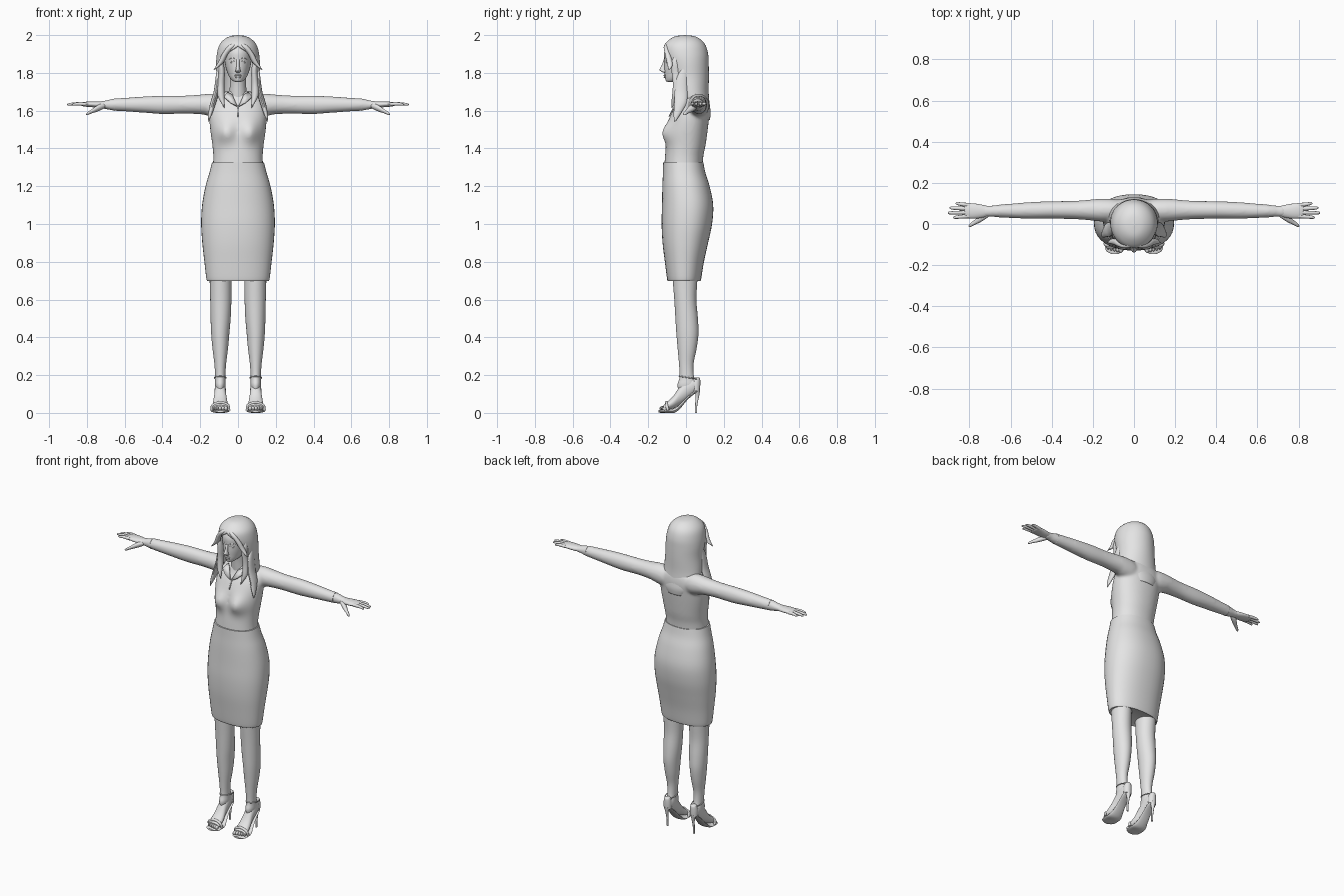
import bpy, bmesh, math
from mathutils import Vector

grey = bpy.data.materials.new("plain grey")
grey.diffuse_color = (0.78, 0.78, 0.78, 1)


def blend(rows, sub):
    """Catmull-Rom interpolation through rows of numbers."""
    out = []
    for i in range(len(rows) - 1):
        p0, p1, p2, p3 = rows[max(i - 1, 0)], rows[i], rows[i + 1], rows[min(i + 2, len(rows) - 1)]
        for k in range(sub):
            t = k / sub
            out.append([0.5 * (2 * b + (c - a) * t + (2 * a - 5 * b + 4 * c - d) * t * t
                               + (3 * b - a - 3 * c + d) * t ** 3)
                        for a, b, c, d in zip(p0, p1, p2, p3)])
    return out + [list(rows[-1])]


def finish(name, bm, mirror=False):
    bmesh.ops.recalc_face_normals(bm, faces=bm.faces)
    me = bpy.data.meshes.new(name)
    bm.to_mesh(me)
    bm.free()
    return place(name, me, mirror)


def place(name, data, mirror):
    ob = bpy.data.objects.new(name, data)
    bpy.context.collection.objects.link(ob)
    data.materials.append(grey)
    if mirror:
        ob.modifiers.new("mirror", 'MIRROR').use_mirror_merge = False
    return ob


def loft(name, axis, rows, mirror=False, n=28, sub=4, power=1.0):
    """Rows are (position on axis, centre 1, centre 2, radius 1, radius 2)."""
    bm = bmesh.new()
    rings = []
    for t, c1, c2, r1, r2 in blend(rows, sub):
        ring = []
        for k in range(n):
            a = 2 * math.pi * k / n
            ca, sa = math.cos(a), math.sin(a)
            u = c1 + r1 * math.copysign(abs(ca) ** power, ca)
            v = c2 + r2 * math.copysign(abs(sa) ** power, sa)
            ring.append(bm.verts.new({'x': (t, u, v), 'y': (u, t, v), 'z': (u, v, t)}[axis]))
        rings.append(ring)
    for a, b in zip(rings, rings[1:]):
        for k in range(n):
            bm.faces.new((a[k], a[(k + 1) % n], b[(k + 1) % n], b[k]))
    bm.faces.new(rings[0])
    bm.faces.new(rings[-1])
    return finish(name, bm, mirror)


def body(z, hw, yf, yb, x=0):
    return (z, x, (yf + yb) / 2, hw, (yb - yf) / 2)


def ball(name, loc, size, mirror=False):
    bm = bmesh.new()
    bmesh.ops.create_uvsphere(bm, u_segments=24, v_segments=14, radius=1)
    for v in bm.verts:
        v.co = Vector(a * b + c for a, b, c in zip(v.co, size, loc))
    return finish(name, bm, mirror)


def cord(name, pts, r, mirror=False, cyclic=False):
    cu = bpy.data.curves.new(name, 'CURVE')
    cu.dimensions, cu.bevel_depth, cu.bevel_resolution, cu.use_fill_caps = '3D', r, 2, True
    sp = cu.splines.new('POLY')
    pts = blend(pts, 5)
    sp.points.add(len(pts) - 1)
    for p, q in zip(sp.points, pts):
        p.co = (*q, 1)
    sp.use_cyclic_u = cyclic
    return place(name, cu, mirror)


def plate(name, pts, thick=0.006, mirror=False):
    bm = bmesh.new()
    bm.faces.new([bm.verts.new(p) for p in pts])
    ob = finish(name, bm, mirror)
    ob.modifiers.new("thickness", 'SOLIDIFY').thickness = thick
    return ob


# Skirt with hem and waistband edge
loft("skirt", 'z', [body(*r) for r in (
    (0.70, .160, -.095, .075), (0.708, .167, -.10, .08), (0.8, .178, -.112, .095), (0.9, .189, -.124, .117),
    (1.0, .195, -.129, .138), (1.1, .19, -.127, .144), (1.2, .172, -.125, .125), (1.27, .152, -.122, .103),
    (1.325, .138, -.121, .092))], n=40, power=0.9)

# Blouse: torso with a soft bust, fused with both sleeves into one smooth surface
blouse = loft("blouse", 'z', [body(*r) for r in (
    (1.30, .133, -.115, .087), (1.36, .131, -.111, .092), (1.42, .136, -.105, .104), (1.5, .147, -.097, .115),
    (1.56, .152, -.086, .122), (1.61, .15, -.066, .127), (1.65, .138, -.042, .124), (1.68, .105, -.03, .115),
    (1.705, .06, -.02, .095))], n=64, sub=8, power=0.92)
for v in blouse.data.vertices:
    if v.co.y < 0:
        d = ((abs(v.co.x) - .066) / .048) ** 2 + ((v.co.z - 1.485) / .055) ** 2
        v.co.y -= .036 * math.exp(-d)
sleeve = loft("sleeve", 'x', [
    (.05, .068, 1.62, .045, .055), (.10, .067, 1.625, .055, .064), (.15, .067, 1.63, .056, .060),
    (.19, .068, 1.633, .053, .053), (.28, .068, 1.632, .045, .048), (.40, .068, 1.631, .043, .049),
    (.5, .066, 1.632, .041, .043), (.6, .064, 1.632, .035, .036), (.66, .063, 1.632, .031, .032),
    (.70, .062, 1.631, .027, .023), (.735, .062, 1.632, .029, .019)])
bm = bmesh.new()
bm.from_mesh(blouse.data)
for side in (1, -1):
    old = set(bm.verts)
    bm.from_mesh(sleeve.data)
    for v in set(bm.verts) - old:
        v.co.x *= side
bmesh.ops.recalc_face_normals(bm, faces=bm.faces)
bm.to_mesh(blouse.data)
bm.free()
bpy.data.objects.remove(sleeve)
remesh = blouse.modifiers.new("fuse", 'REMESH')
remesh.mode, remesh.voxel_size, remesh.use_smooth_shade = 'VOXEL', 0.008, True
soft = blouse.modifiers.new("soften", 'SMOOTH')
soft.factor, soft.iterations = 0.5, 8
cord("cuff", [(.655, .063 + .0305 * math.cos(a * math.pi / 4), 1.632 + .0315 * math.sin(a * math.pi / 4))
              for a in range(8)], .0015, True, True)
plate("front_placket", [(-.002, -.092, 1.57), (.002, -.092, 1.57), (.002, -.062, 1.63), (-.002, -.062, 1.63)])
plate("collar", [(.004, -.076, 1.625), (.04, -.073, 1.645), (.074, -.055, 1.675), (.055, -.02, 1.70),
                 (.03, -.045, 1.685)], .008, True)

# Palms, fingers and thumbs
loft("palm", 'x', [(.70, .062, 1.632, .022, .017), (.74, .062, 1.632, .032, .017), (.78, .063, 1.634, .037, .015),
                   (.815, .065, 1.634, .036, .012), (.825, .065, 1.634, .03, .008)], True, 20)
for i, (y0, y1, tip) in enumerate(((.038, .032, .88), (.056, .054, .905), (.074, .078, .897), (.092, .1, .868))):
    m = (.81 + tip) / 2
    loft(f"finger_{i + 1}", 'x', [(.80, y0, 1.634, .01, .010), (m, (y0 + y1) / 2, 1.636, .009, .009),
                                  (tip - .008, y1, 1.633, .007, .006), (tip, y1, 1.632, .002, .002)], True, 10, 3)
loft("thumb", 'x', [(.70, .05, 1.628, .010, .010), (.725, .04, 1.62, .018, .017), (.75, .025, 1.609, .018, .016),
                    (.775, .008, 1.596, .012, .011), (.797, -.006, 1.584, .009, .008),
                    (.804, -.01, 1.58, .002, .002)], True, 14)

# Neck and head
loft("neck", 'z', [body(1.64, .06, -.03, .09), body(1.69, .047, -.035, .07), body(1.74, .043, -.04, .06),
                   body(1.80, .043, -.05, .06)])
loft("head", 'z', [body(*r) for r in (
    (1.752, .012, -.095, -.05), (1.757, .027, -.106, -.03), (1.775, .044, -.111, .02), (1.80, .056, -.113, .055),
    (1.83, .065, -.115, .075), (1.87, .072, -.115, .085), (1.91, .073, -.115, .085), (1.95, .065, -.095, .07),
    (1.98, .035, -.055, .04))], n=32)

# Facial features
loft("nose", 'z', [(1.80, 0, -.112, .008, .004), (1.808, 0, -.118, .015, .014), (1.818, 0, -.122, .012, .018),
                   (1.84, 0, -.117, .008, .012), (1.872, 0, -.112, .008, .005)], n=16)
ball("upper_lip", (0, -.112, 1.787), (.02, .007, .005))
ball("lower_lip", (0, -.111, 1.778), (.016, .007, .006))
ball("eye", (.028, -.099, 1.857), (.013, .007, .006), True)
cord("eyelid", [(.013, -.111, 1.856), (.028, -.107, 1.864), (.043, -.095, 1.857)], .0015, True)
cord("eyebrow", [(.012, -.113, 1.872), (.03, -.106, 1.88), (.048, -.091, 1.873)], .0018, True)

# Hair shell: rings left open over the face, parted at the forehead
bm = bmesh.new()
rows = [(2.0, .0, -.005, -.005, 0), (1.994, .042, -.055, .045, 0), (1.975, .076, -.09, .08, 0),
        (1.945, .1, -.116, .104, 0), (1.90, .112, -.12, .117, .58), (1.85, .116, -.108, .12, .82),
        (1.78, .115, -.09, .121, .98), (1.70, .121, -.07, .12, 1.1), (1.64, .12, -.03, .124, 1.25),
        (1.59, .1, .02, .131, 1.3), (1.55, .07, .05, .126, 1.4)]
grid = []
for z, hw, yf, yb, op in blend(rows, 4):
    op = max(op, 0)
    angles = [op + (2 * math.pi - 2 * op) * k / 44 for k in range(45)]
    grid.append([bm.verts.new((hw * math.sin(a), (yf + yb) / 2 - (yb - yf) / 2 * math.cos(a), z)) for a in angles])
for a, b in zip(grid, grid[1:]):
    for k in range(44):
        bm.faces.new((a[k], a[k + 1], b[k + 1], b[k]))
bmesh.ops.remove_doubles(bm, verts=bm.verts, dist=0.0003)
shell = finish("hair_shell", bm).modifiers.new("thickness", 'SOLIDIFY')
shell.thickness, shell.offset = 0.012, -1

# Loose locks: swept fringe, cheek flick and strands over the chest
for name, rows in (
        ("fringe_lock", ((1.962, .012, -.095, .004, .006), (1.94, .036, -.106, .018, .012),
                         (1.90, .068, -.097, .016, .015), (1.86, .088, -.087, .015, .016),
                         (1.835, .108, -.085, .010, .012), (1.815, .128, -.09, .002, .002))),
        ("side_lock", ((1.90, .092, -.05, .004, .006), (1.85, .09, -.056, .014, .022), (1.80, .086, -.052, .016, .024),
                       (1.74, .09, -.048, .018, .022), (1.68, .09, -.056, .018, .018),
                       (1.64, .08, -.068, .008, .01), (1.615, .072, -.075, .001, .002))),
        ("outer_lock", ((1.84, .108, 0, .002, .008), (1.78, .106, -.02, .012, .028), (1.70, .115, -.026, .014, .035),
                        (1.64, .132, -.03, .015, .033), (1.58, .148, -.048, .010, .018),
                        (1.54, .156, -.06, .001, .002)))):
    loft(name, 'z', rows, True, 14)

# Legs
loft("leg", 'z', [body(*r) for r in (
    (.78, .06, -.075, .065, .095), (.7, .058, -.07, .06, .092), (.6, .056, -.062, .055, .091),
    (.5, .053, -.056, .063, .092), (.42, .048, -.051, .066, .094), (.34, .041, -.044, .056, .094),
    (.26, .031, -.037, .04, .094), (.19, .027, -.034, .042, .094), (.15, .028, -.045, .056, .094),
    (.12, .022, -.04, .05, .094))], True)

# Feet and toes
loft("foot", 'y', [(.066, .094, .145, .012, .02), (.045, .094, .143, .025, .04), (.01, .094, .13, .029, .055),
                   (-.03, .094, .095, .031, .05), (-.065, .094, .058, .038, .034), (-.1, .094, .036, .042, .022),
                   (-.118, .094, .028, .038, .013)], True, 20)
for i in range(5):
    ball(f"toe_{i + 1}", (.064 + .0155 * i, -.125 + .004 * i, .024), (.010 - .0008 * i, .016, .012), True)

# High-heeled sandals
loft("shoe_sole", 'y', [(.072, .094, .125, .014, .006), (.05, .094, .113, .027, .009), (.01, .094, .08, .029, .009),
                        (-.03, .094, .036, .035, .012), (-.06, .094, .013, .045, .012), (-.1, .094, .009, .048, .009),
                        (-.13, .094, .008, .042, .008), (-.145, .094, .008, .018, .006)], True, 20)
loft("heel_post", 'z', [(0, .094, .053, .006, .006), (.04, .094, .054, .006, .006), (.09, .094, .06, .009, .01),
                        (.125, .094, .06, .02, .016)], True, 14)
loft("heel_counter", 'z', [(.115, .094, .053, .024, .021), (.15, .094, .052, .025, .024),
                           (.18, .094, .055, .02, .02), (.188, .094, .055, .012, .012)], True, 18)
cord("ankle_strap", [(.094 + .03 * math.sin(a * math.pi / 4), .016 + .052 * math.cos(a * math.pi / 4),
                      .186 - .008 * math.cos(a * math.pi / 4)) for a in range(8)], .003, True, True)
cord("front_strap", [(.048, -.095, .014), (.053, -.102, .04), (.075, -.102, .052), (.094, -.104, .056),
                     (.115, -.102, .05), (.135, -.102, .038), (.14, -.095, .014)], .008, True)

# Smooth shading with sharp edges kept
bpy.ops.object.select_all(action='DESELECT')
for ob in bpy.context.collection.objects:
    if ob.type == 'MESH' and ob != blouse:
        ob.select_set(True)
        bpy.context.view_layer.objects.active = ob
bpy.ops.object.shade_smooth_by_angle(angle=math.radians(45))
